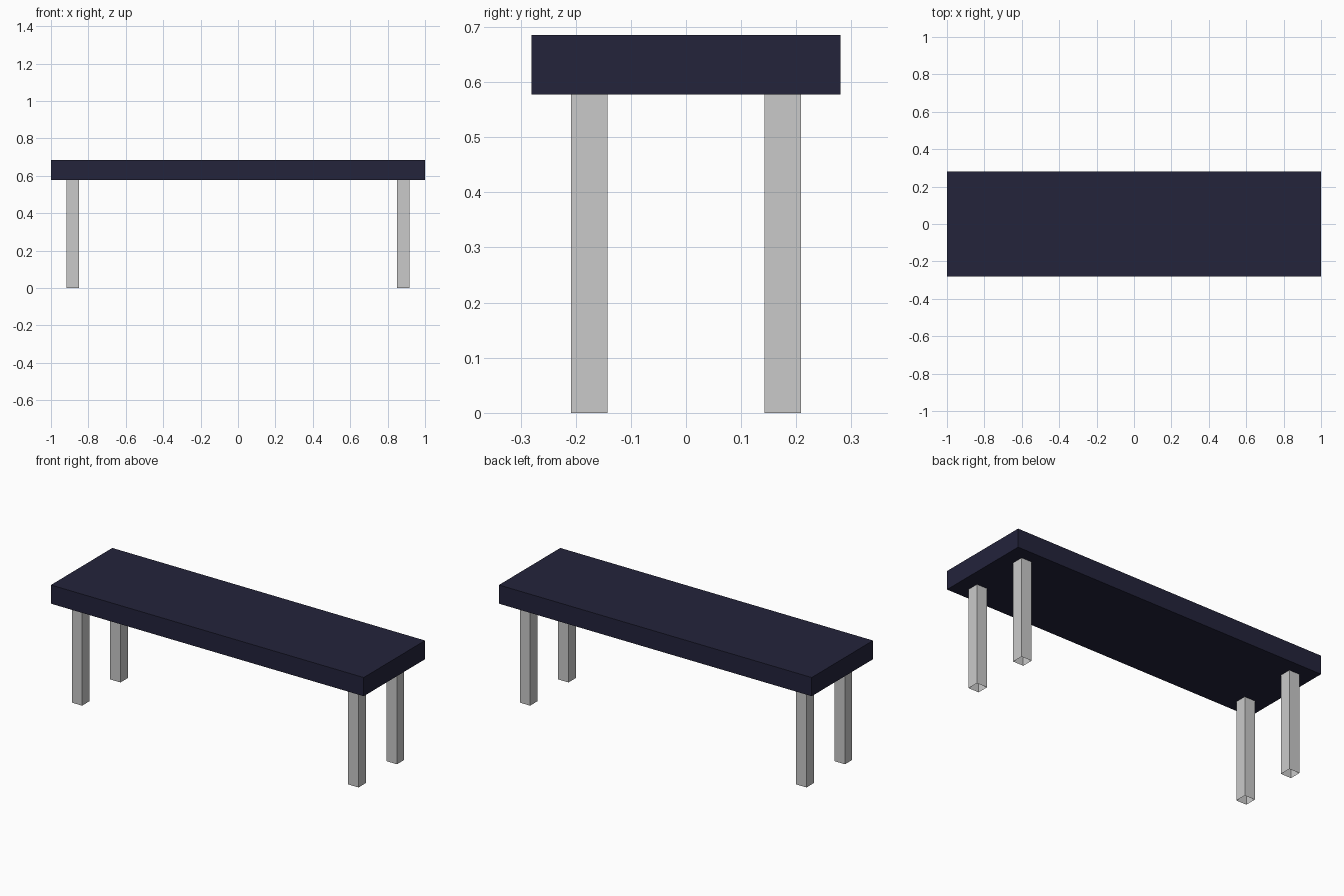
import bpy, bmesh
from mathutils import Matrix, Vector

if "Cube" in bpy.data.objects:
    bpy.data.objects.remove(bpy.data.objects["Cube"])


def material(name, rgb):
    m = bpy.data.materials.new(name)
    m.diffuse_color = (*rgb, 1.0)
    m.use_nodes = True
    m.node_tree.nodes["Principled BSDF"].inputs["Base Color"].default_value = m.diffuse_color
    return m


def box(name, centre, size, mat, open_bottom=False):
    """Flat-faced box, optionally without its bottom face."""
    bm = bmesh.new()
    bmesh.ops.create_cube(bm, size=1.0, matrix=Matrix.Diagonal((*size, 1.0)))
    if open_bottom:
        bm.normal_update()
        low = [f for f in bm.faces if f.normal.z < -0.9]
        bmesh.ops.delete(bm, geom=low, context='FACES')
    mesh = bpy.data.meshes.new(name)
    bm.to_mesh(mesh)
    bm.free()
    mesh.materials.append(mat)
    obj = bpy.data.objects.new(name, mesh)
    obj.location = Vector(centre)
    bpy.context.collection.objects.link(obj)
    return obj


navy = material("dark navy", (0.0168, 0.0168, 0.0440))
grey = material("light grey", (0.59, 0.59, 0.59))

# Thick slab top
Z_LOW, Z_TOP = 0.577, 0.685
box("bench_top", (0, 0, (Z_LOW + Z_TOP) / 2), (2.0, 0.56, Z_TOP - Z_LOW), navy)

# Four square legs, hollow at the foot
for sx, side in ((-1, "left"), (1, "right")):
    for sy, end in ((-1, "front"), (1, "back")):
        box(f"{end}_{side}_leg", (sx * 0.884, sy * 0.1755, Z_LOW / 2),
            (0.066, 0.066, Z_LOW), grey, open_bottom=True)
